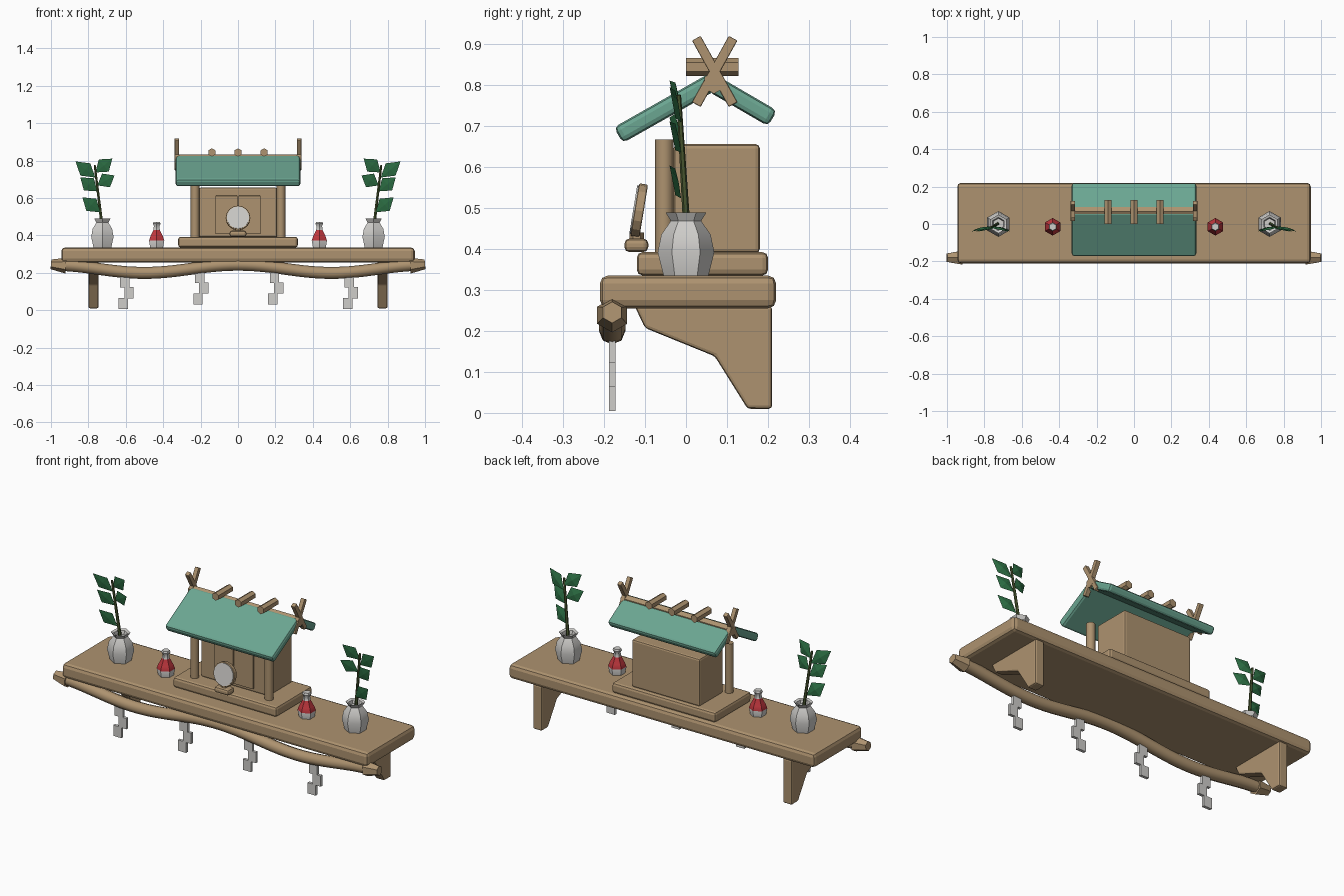
import bpy, bmesh, math
from mathutils import Vector, Matrix

if "Cube" in bpy.data.objects:
    bpy.data.objects.remove(bpy.data.objects["Cube"])


def mat(name, rgb):
    m = bpy.data.materials.new(name)
    m.diffuse_color = (*rgb, 1)
    m.use_nodes = True
    m.node_tree.nodes["Principled BSDF"].inputs["Base Color"].default_value = m.diffuse_color
    return m


WOOD = mat("wood", (0.42, 0.29, 0.16))
ROOF = mat("green_copper", (0.147, 0.38, 0.285))
WHITE = mat("white_ceramic", (0.62, 0.61, 0.59))
RED = mat("red_glaze", (0.55, 0.04, 0.05))
LEAF = mat("leaf_green", (0.027, 0.165, 0.06))
STEM = mat("stem_olive", (0.07, 0.10, 0.03))


def finish(bm, name, mats, bevel=0.0, smooth=0):
    bmesh.ops.recalc_face_normals(bm, faces=bm.faces)
    me = bpy.data.meshes.new(name)
    bm.to_mesh(me)
    bm.free()
    ob = bpy.data.objects.new(name, me)
    bpy.context.collection.objects.link(ob)
    for m in mats if isinstance(mats, list) else [mats]:
        me.materials.append(m)
    if bevel:
        mod = ob.modifiers.new("bevel", 'BEVEL')
        mod.width, mod.segments, mod.limit_method = bevel, 2, 'ANGLE'
    if smooth:
        bpy.context.view_layer.objects.active = ob
        ob.select_set(True)
        bpy.ops.object.shade_smooth_by_angle(angle=math.radians(smooth))
        ob.select_set(False)
    return ob


def box(name, lo, hi, m, bevel=0.0, rot_x=0.0):
    lo, hi = Vector(lo), Vector(hi)
    bm = bmesh.new()
    bmesh.ops.create_cube(bm, size=1, matrix=Matrix.Translation((lo + hi) / 2)
                          @ Matrix.Rotation(rot_x, 4, 'X') @ Matrix.Diagonal((*(hi - lo), 1)))
    return finish(bm, name, m, bevel)


def rod(name, a, b, r1, m, r2=None, sides=6, bevel=0.0, smooth=0):
    a, b = Vector(a), Vector(b)
    bm = bmesh.new()
    rot = (b - a).to_track_quat('Z', 'Y').to_matrix().to_4x4()
    bmesh.ops.create_cone(bm, cap_ends=True, segments=sides, radius1=r1,
                          radius2=r1 if r2 is None else r2, depth=(b - a).length,
                          matrix=Matrix.Translation((a + b) / 2) @ rot)
    return finish(bm, name, m, bevel, smooth)


def lathe(name, loc, profile, mats, red=(9, 9), sides=6):
    """Stack of rings (radius, z) with points towards +-y."""
    bm = bmesh.new()
    rings = [[bm.verts.new((loc[0] + r * math.sin(i * math.tau / sides),
                            loc[1] + r * math.cos(i * math.tau / sides), z))
              for i in range(sides)] for r, z in profile]
    for k, (p, q) in enumerate(zip(rings, rings[1:])):
        for i in range(sides):
            j = (i + 1) % sides
            f = bm.faces.new((p[i], p[j], q[j], q[i]))
            f.material_index = int(red[0] <= k < red[1])
    bm.faces.new(rings[0])
    bm.faces.new(rings[-1])
    return finish(bm, name, mats, smooth=40)


def slab(name, profile, x0, x1, m, bevel=0.0):
    """Extrude a (y, z) outline along x."""
    bm = bmesh.new()
    f = bm.faces.new([bm.verts.new((x0, y, z)) for y, z in profile])
    ext = bmesh.ops.extrude_face_region(bm, geom=[f])
    bmesh.ops.translate(bm, vec=(x1 - x0, 0, 0),
                        verts=[v for v in ext["geom"] if isinstance(v, bmesh.types.BMVert)])
    return finish(bm, name, m, bevel)


# Shelf and its brackets
box("shelf", (-0.945, -0.21, 0.255), (0.945, 0.22, 0.335), WOOD, 0.02)
bracket = [(-0.125, 0.26), (-0.10, 0.207), (0.07, 0.138), (0.15, 0.01), (0.21, 0.01), (0.21, 0.26)]
for s in (-1, 1):
    slab("bracket", bracket, s * 0.745, s * 0.80, WOOD, 0.008)


# Wavy rope with thick tapered ends
def rope_z(x):
    return 0.221 + 0.022 * math.cos(math.tau * x)


bm = bmesh.new()
rings = []
for i in range(49):
    x = -0.95 + 1.9 * i / 48
    rings.append([bm.verts.new((x, -0.18 + 0.032 * math.cos(k * math.tau / 8),
                                rope_z(x) + 0.032 * math.sin(k * math.tau / 8))) for k in range(8)])
for p, q in zip(rings, rings[1:]):
    for k in range(8):
        bm.faces.new((p[k], p[k - 1], q[k - 1], q[k]))
finish(bm, "rope", WOOD, smooth=50)
for s in (-1, 1):
    rod("rope_end", (s * 0.92, -0.18, 0.238), (s * 1.0, -0.18, 0.245), 0.042, WOOD, 0.026)

# Zigzag paper streamers
for x in (-0.6, -0.2, 0.2, 0.6):
    top = rope_z(x) - 0.022
    for k, dx in enumerate((-0.005, 0.017, -0.014)):
        z = top - 0.058 * k
        box("paper_streamer", (x + dx - 0.025, -0.188, z - 0.06), (x + dx + 0.025, -0.172, z), WHITE)

# Shrine base, body, doors and columns
box("shrine_base", (-0.32, -0.12, 0.335), (0.32, 0.20, 0.392), WOOD, 0.014)
box("shrine_body", (-0.21, -0.03, 0.39), (0.21, 0.18, 0.655), WOOD, 0.01)
for s in (-1, 1):
    box("door", (min(s * 0.003, s * 0.12), -0.04, 0.41), (max(s * 0.003, s * 0.12), -0.025, 0.612), WOOD, 0.003)
    rod("column", (s * 0.23, -0.053, 0.385), (s * 0.23, -0.053, 0.667), 0.023, WOOD, sides=8, smooth=50)


# Roof slopes
def slope(name, a, b, thick):
    a, b = Vector(a), Vector(b)
    d = (b - a).normalized()
    n = Vector((-d.y, d.x)) * thick / 2
    slab(name, [a + n, b + n, b - n, a - n], -0.333, 0.333, ROOF, 0.013)


slope("roof_front", (-0.165, 0.677), (0.07, 0.81), 0.044)
slope("roof_back", (0.065, 0.803), (0.211, 0.718), 0.044)

# Ridge pole, cross logs and crossed finials
rod("ridge_pole", (-0.34, 0.068, 0.805), (0.34, 0.068, 0.805), 0.027, WOOD)
for x in (-0.14, 0, 0.14):
    rod("ridge_log", (x, 0, 0.843), (x, 0.128, 0.843), 0.022, WOOD)
for s in (-1, 1):
    for t in (-1, 1):
        box("crossed_finial", (s * 0.327 - 0.012, 0.058, 0.74), (s * 0.327 + 0.012, 0.082, 0.925),
            WOOD, 0.003, rot_x=t * math.radians(29))

# Round mirror on a small stand
tilt = Vector((0, -0.98, 0.16))
c = Vector((0, -0.115, 0.493))
rod("mirror_rim", c - tilt * 0.012, c + tilt * 0.010, 0.066, WOOD, sides=16, bevel=0.004)
rod("mirror_face", c + tilt * 0.008, c + tilt * 0.014, 0.060, WHITE, sides=16)
box("mirror_stand", (-0.045, -0.15, 0.392), (0.045, -0.092, 0.425), WOOD, 0.012)
rod("mirror_neck", (0, -0.12, 0.42), (0, -0.12, 0.44), 0.018, WOOD)

# Vases, bottles and leafy sprigs on both sides
vase = [(0.055, 0.335), (0.069, 0.392), (0.06, 0.435), (0.037, 0.468), (0.05, 0.489), (0.036, 0.484), (0.03, 0.465)]
bottle = [(0.04, 0.335), (0.047, 0.371), (0.038, 0.395), (0.02, 0.428), (0.017, 0.45), (0.024, 0.462), (0.02, 0.472)]
# leaf: base x, base z, tip x, tip z
leaves = [(0.763, 0.709, 0.869, 0.795), (0.763, 0.736, 0.672, 0.81), (0.752, 0.635, 0.843, 0.71),
          (0.752, 0.667, 0.660, 0.72), (0.736, 0.523, 0.832, 0.603)]
for s in (-1, 1):
    lathe("vase", (s * 0.725, 0), vase, [WHITE])
    lathe("bottle", (s * 0.435, -0.015), bottle, [WHITE, RED], red=(1, 3))
    rod("sprig_stem", (s * 0.727, 0.002, 0.45), (s * 0.766, -0.018, 0.775), 0.009, STEM, 0.006)
    bm = bmesh.new()
    for bx, bz, tx, tz in leaves:
        base = Vector((s * bx, -0.012, bz))
        tip = Vector((s * tx, -0.04, tz))
        d = tip - base
        side = Vector((-d.z, 0, d.x)).normalized() * 0.042
        mid = base + d * 0.5
        rib = mid + Vector((0, 0.008, 0))
        # folded diamond, closed front and back
        outline = [bm.verts.new(p) for p in (base, mid + side, tip, mid - side)]
        for off in (0.0, -0.012):
            v = bm.verts.new(rib + Vector((0, off, 0)))
            for i in range(4):
                bm.faces.new((outline[i - 1], outline[i], v))
    finish(bm, "sprig_leaves", LEAF)
